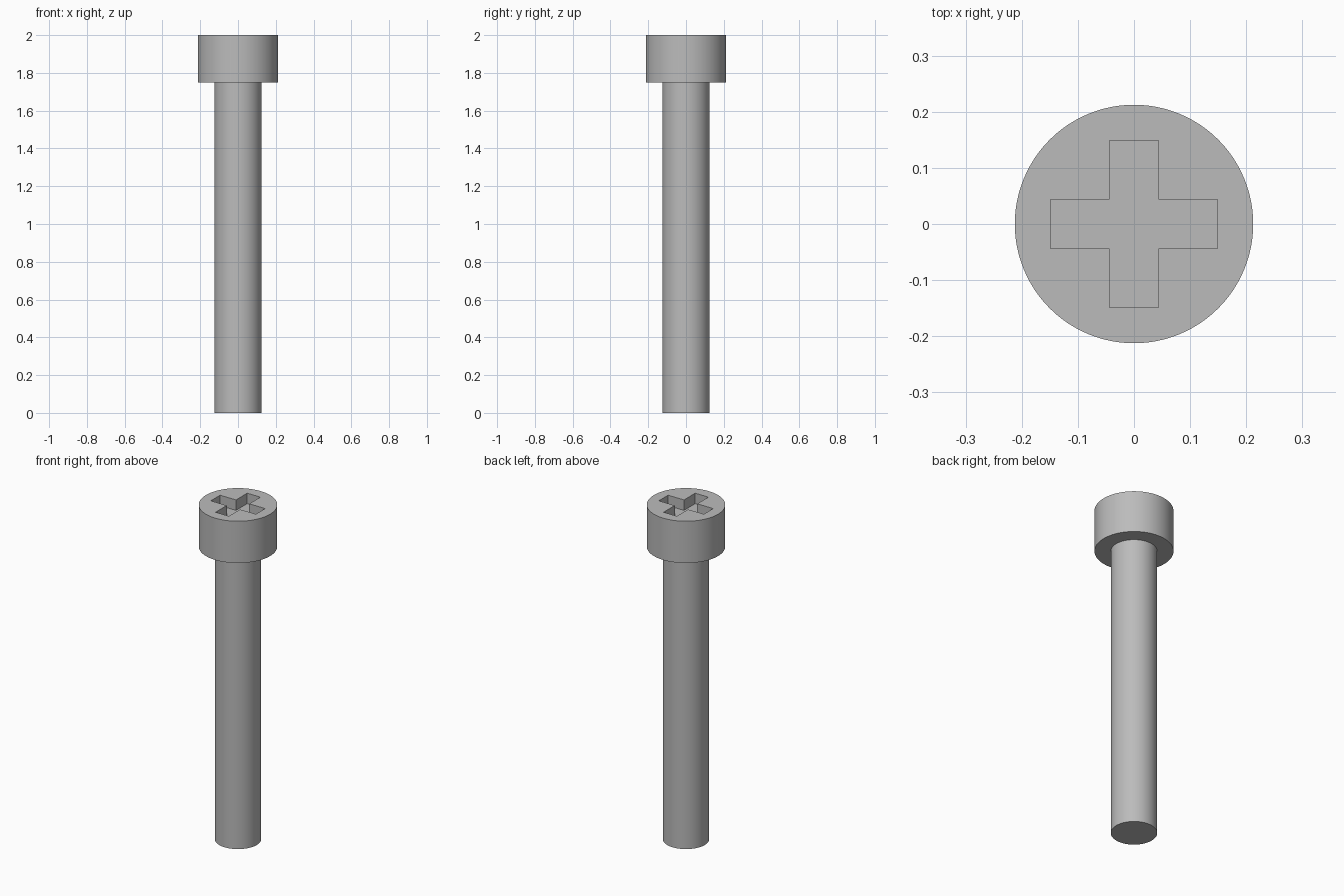
import bpy
import bmesh
from math import radians

SHAFT_R, HEAD_R = 0.125, 0.2125
HEAD_Z, TOP_Z = 1.75, 2.0
SLOT_REACH, SLOT_HALF, SLOT_DEPTH = 0.149, 0.0437, 0.0625
SEGMENTS = 96

default = bpy.data.objects.get("Cube")
if default:
    bpy.data.objects.remove(default, do_unlink=True)

steel = bpy.data.materials.new("grey steel")
steel.use_nodes = True
colour = (0.5, 0.5, 0.5, 1)
steel.diffuse_color = colour
steel.node_tree.nodes["Principled BSDF"].inputs["Base Color"].default_value = colour


def add_object(name, bm):
    bmesh.ops.recalc_face_normals(bm, faces=bm.faces)
    mesh = bpy.data.meshes.new(name)
    bm.to_mesh(mesh)
    bm.free()
    mesh.materials.append(steel)
    obj = bpy.data.objects.new(name, mesh)
    bpy.context.collection.objects.link(obj)
    return obj


# Shaft and head: one profile turned around the z axis
bm = bmesh.new()
profile = [(SHAFT_R, 0), (SHAFT_R, HEAD_Z), (HEAD_R, HEAD_Z), (HEAD_R, TOP_Z)]
verts = [bm.verts.new((r, 0, z)) for r, z in profile]
edges = [bm.edges.new(pair) for pair in zip(verts, verts[1:])]
bmesh.ops.spin(bm, geom=verts + edges, cent=(0, 0, 0), axis=(0, 0, 1),
               angle=radians(360), steps=SEGMENTS, use_duplicate=False)
bmesh.ops.remove_doubles(bm, verts=bm.verts, dist=0.0001)
bmesh.ops.holes_fill(bm, edges=[e for e in bm.edges if e.is_boundary], sides=0)
screw = add_object("screw_body", bm)

# Cross-shaped drive slot: a plus outline extruded into a cutter
bm = bmesh.new()
a, b = SLOT_HALF, SLOT_REACH
arm = [(a, a), (a, b), (-a, b)]
outline = []
for turn in range(4):
    outline += arm
    arm = [(-y, x) for x, y in arm]
floor = bm.faces.new([bm.verts.new((x, y, TOP_Z - SLOT_DEPTH)) for x, y in outline])
raised = bmesh.ops.extrude_face_region(bm, geom=[floor], use_keep_orig=True)["geom"]
bmesh.ops.translate(bm, vec=(0, 0, SLOT_DEPTH + 0.1),
                    verts=[v for v in raised if isinstance(v, bmesh.types.BMVert)])
cutter = add_object("slot_cutter", bm)
cutter.hide_render = True
cutter.display_type = 'WIRE'

cut = screw.modifiers.new("drive slot", 'BOOLEAN')
cut.operation = 'DIFFERENCE'
cut.solver = 'EXACT'
cut.object = cutter

# Apply the cut, then shade the round walls smooth with sharp rims
bpy.ops.object.select_all(action='DESELECT')
screw.select_set(True)
bpy.context.view_layer.objects.active = screw
bpy.ops.object.modifier_apply(modifier=cut.name)
bpy.data.objects.remove(cutter, do_unlink=True)
bpy.ops.object.shade_smooth_by_angle(angle=radians(30))
